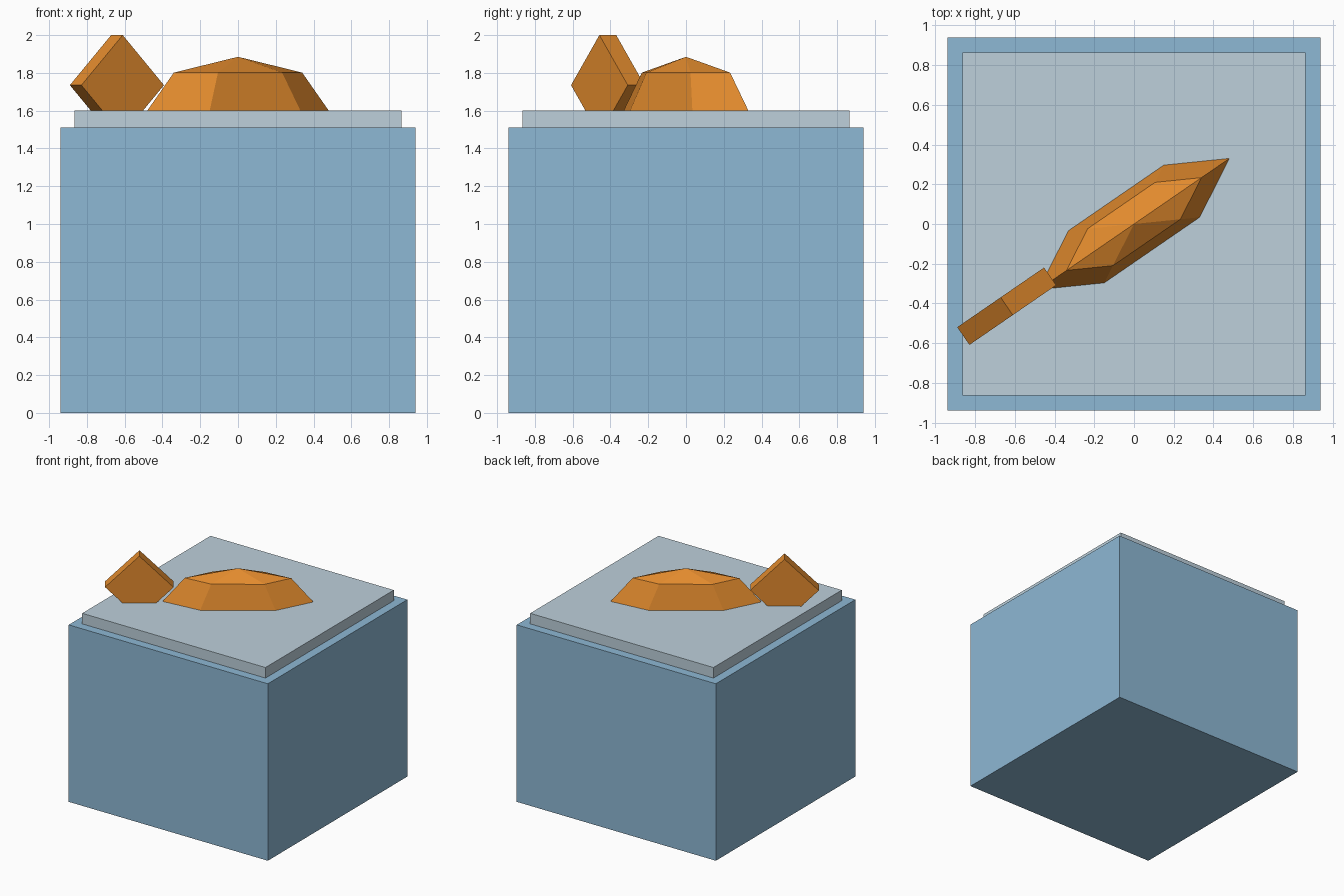
import bpy, bmesh
from math import sin, cos, pi, atan2
from mathutils import Matrix

if "Cube" in bpy.data.objects:
    bpy.data.objects.remove(bpy.data.objects["Cube"])

HEADING = atan2(0.33, 0.48)   # direction the fish points in plan


def material(name, color):
    m = bpy.data.materials.new(name)
    m.diffuse_color = (*color, 1)
    m.use_nodes = True
    m.node_tree.nodes["Principled BSDF"].inputs["Base Color"].default_value = m.diffuse_color
    return m


def make(name, bm, mat, matrix=Matrix()):
    bmesh.ops.recalc_face_normals(bm, faces=bm.faces)
    me = bpy.data.meshes.new(name)
    bm.to_mesh(me)
    bm.free()
    me.materials.append(mat)
    ob = bpy.data.objects.new(name, me)
    ob.matrix_world = matrix
    bpy.context.collection.objects.link(ob)
    return ob


def box(name, size, center, mat, heading=0, tilt=0):
    bm = bmesh.new()
    bmesh.ops.create_cube(bm, size=1, matrix=Matrix.Diagonal((*size, 1)))
    place = (Matrix.Translation(center) @ Matrix.Rotation(heading, 4, 'Z')
             @ Matrix.Rotation(tilt, 4, 'Y'))
    return make(name, bm, mat, place)


blue = material("water_blue", (0.27, 0.48, 0.66))
pale = material("pale_surface", (0.51, 0.63, 0.71))
orange = material("orange", (0.77, 0.26, 0.027))

# Water block and the thin slab on top
box("water_block", (1.88, 1.88, 1.51), (0, 0, 0.755), blue)
box("surface_slab", (1.73, 1.73, 0.09), (0, 0, 1.555), pale)

# Fish body: stretched six-sided sphere, half sunk in the slab
bm = bmesh.new()
LENGTH, WIDTH, HEIGHT = 0.583, 0.184, 0.285
rings = []
for lat in (-pi / 4, 0, pi / 4):
    rings.append([bm.verts.new((LENGTH * cos(lat) * cos(i * pi / 3),
                                WIDTH * cos(lat) * sin(i * pi / 3),
                                HEIGHT * sin(lat))) for i in range(6)])
poles = [bm.verts.new((0, 0, s * HEIGHT)) for s in (-1, 1)]
for i in range(6):
    j = (i + 1) % 6
    for lo, hi in zip(rings, rings[1:]):
        bm.faces.new((lo[i], lo[j], hi[j], hi[i]))
    bm.faces.new((poles[0], rings[0][j], rings[0][i]))
    bm.faces.new((poles[1], rings[2][i], rings[2][j]))
make("fish_body", bm, orange,
     Matrix.Translation((0, 0, 1.6)) @ Matrix.Rotation(HEADING, 4, 'Z'))

# Tail fin: thin square plate standing on its corner
box("fish_tail", (0.375, 0.108, 0.375), (-0.641, -0.414, 1.735), orange,
    HEADING, pi / 4)
